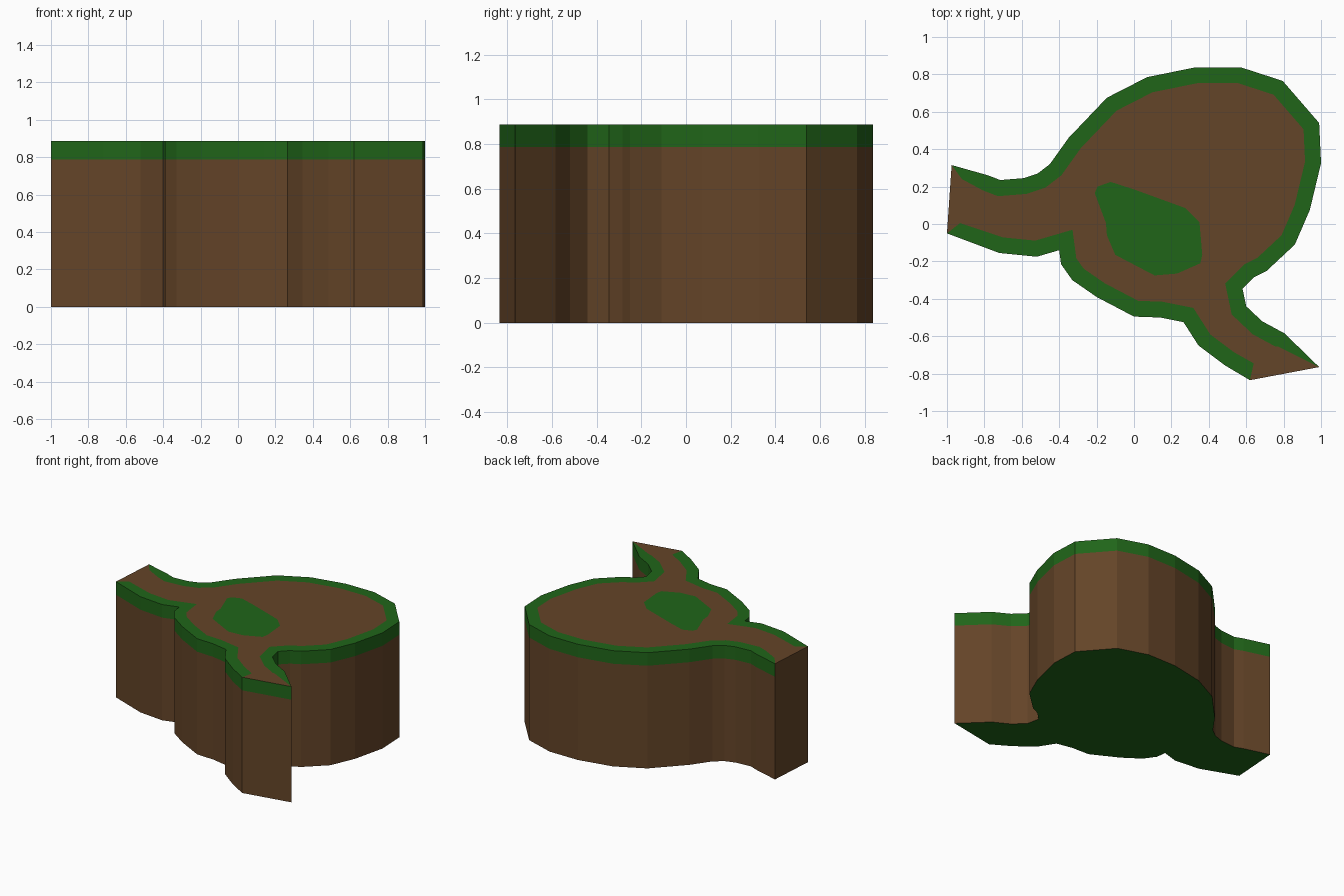
import bpy
from mathutils import Vector
from mathutils.geometry import tessellate_polygon

if "Cube" in bpy.data.objects:
    bpy.data.objects.remove(bpy.data.objects["Cube"])

TOP, BAND, RIM = 0.887, 0.787, 0.085

# Outline of the plateau, clockwise from the back corner of the left path end
outline = [(-.975, .315), (-.78, .26), (-.715, .235), (-.59, .245), (-.515, .27), (-.45, .32),
           (-.35, .46), (-.145, .675), (.07, .785), (.33, .838), (.57, .838), (.795, .765),
           (.99, .54), (1, .325), (.94, .075), (.86, -.11), (.71, -.25), (.64, -.285),
           (.58, -.345), (.6, -.44), (.685, -.52), (.805, -.585), (.99, -.765), (.62, -.835),
           (.485, -.755), (.345, -.65), (.265, -.525), (.14, -.5), (0, -.495), (-.2, -.39),
           (-.33, -.3), (-.39, -.215), (-.4, -.14), (-.52, -.175), (-.72, -.155), (-1, -.05)]
patch = [(-.125, .225), (-.195, .2), (-.21, .165), (-.15, .005), (-.145, -.06), (-.1, -.165),
         (.11, -.275), (.23, -.265), (.355, -.21), (.365, -.165), (.35, .01), (.275, .085), (0, .185)]
outer = [Vector(p) for p in outline]
n = len(outer)
# Path ends: rim tips replace the mitred inset at these corners
tips = {0: (-.92, .24), 22: (.77, -.655), 23: (.64, -.745), 35: (-.93, .005)}
LEG_END, LEFT_END = 22, 35      # edges without a rim


def material(name, color):
    m = bpy.data.materials.new(name)
    m.diffuse_color = (*color, 1)
    m.use_nodes = True
    m.node_tree.nodes["Principled BSDF"].inputs["Base Color"].default_value = m.diffuse_color
    return m


dirt = material("dirt", (.127, .058, .021))
grass = material("grass", (.0145, .13, .0095))


def build(name, polys, mat):
    index, faces = {}, []
    for poly in polys:
        faces.append([index.setdefault(tuple(round(c, 5) for c in p), len(index)) for p in poly])
    me = bpy.data.meshes.new(name)
    me.from_pydata(list(index), [], faces)
    me.materials.append(mat)
    ob = bpy.data.objects.new(name, me)
    bpy.context.collection.objects.link(ob)


def at(p, z):
    return (p[0], p[1], z)


def inset(i):
    if i in tips:
        return Vector(tips[i])
    a = (outer[i] - outer[i - 1]).normalized()
    b = (outer[(i + 1) % n] - outer[i]).normalized()
    na, nb = Vector((a.y, -a.x)), Vector((b.y, -b.x))
    return outer[i] + (na + nb) * (RIM / (1 + na.dot(nb)))


def wall(i, z0, z1):
    p, q = outer[i], outer[(i + 1) % n]
    return [at(q, z0), at(p, z0), at(p, z1), at(q, z1)]


def sheet(loops, z):
    flat = [Vector(at(p, z)) for loop in loops for p in loop]
    tris = []
    for t in tessellate_polygon([[Vector(at(p, z)) for p in loop] for loop in loops]):
        a, b, c = (flat[k] for k in t)
        tris.append([a, b, c] if (b - a).cross(c - a).z > 0 else [a, c, b])
    return tris


inner = [inset(i) for i in range(n)]

# Earth sides; the left path end is bare earth right to the top
build("cliff_walls", [wall(i, 0, BAND) for i in range(n)] + [wall(LEFT_END, BAND, TOP)], dirt)

# Grass band round the top of the sides
build("grass_band", [wall(i, BAND, TOP) for i in range(n) if i != LEFT_END], grass)

# Grass rim on the top surface
build("grass_rim", [[at(outer[(i + 1) % n], TOP), at(outer[i], TOP),
                     at(inner[i], TOP), at(inner[(i + 1) % n], TOP)]
                    for i in range(n) if i not in (LEG_END, LEFT_END)], grass)

# Earth top with an opening for the grass patch
top_loop = []
for i in range(n):
    if i in (0, 23):
        top_loop += [outer[i], inner[i]]
    elif i in (22, 35):
        top_loop += [inner[i], outer[i]]
    else:
        top_loop.append(inner[i])
build("dirt_top", sheet([top_loop, [Vector(p) for p in patch]], TOP), dirt)
build("grass_patch", sheet([[Vector(p) for p in patch]], TOP), grass)

# Underside
build("underside", [[(c, b, a) and (a, b, c) for a, b, c in (at(p, 0) for p in outer)]], grass)
